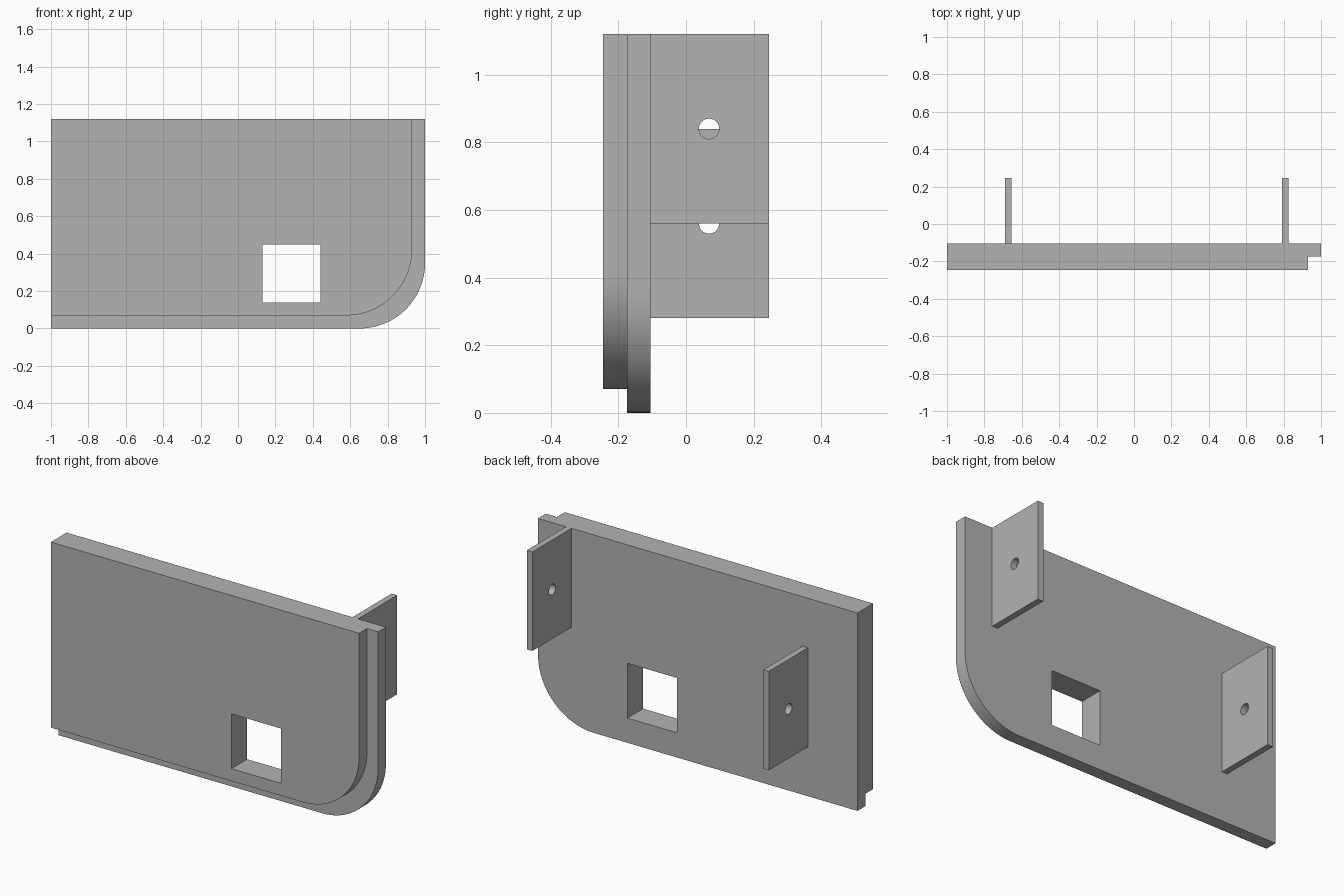
import bpy
import bmesh
from math import sin, cos, pi

cube = bpy.data.objects.get("Cube")
if cube:
    bpy.data.objects.remove(cube, do_unlink=True)

grey = bpy.data.materials.new("plain_grey")
grey.use_nodes = True
colour = (0.45, 0.45, 0.45, 1)
grey.diffuse_color = colour
grey.node_tree.nodes["Principled BSDF"].inputs["Base Color"].default_value = colour

FRONT, STEP, BACK, TAB_END = -0.245, -0.175, -0.105, 0.245
TOP, RADIUS, LIP = 1.12, 0.35, 0.07


def prism(name, profile, axis, start, end):
    """Extrude a flat profile along y (profile is x, z) or x (profile is y, z)."""
    bm = bmesh.new()
    place = (lambda a, b: (a, start, b)) if axis == "y" else (lambda a, b: (start, a, b))
    face = bm.faces.new([bm.verts.new(place(a, b)) for a, b in profile])
    moved = bmesh.ops.extrude_face_region(bm, geom=[face])["geom"]
    depth = end - start
    bmesh.ops.translate(bm, vec=(0, depth, 0) if axis == "y" else (depth, 0, 0),
                        verts=[v for v in moved if isinstance(v, bmesh.types.BMVert)])
    bmesh.ops.recalc_face_normals(bm, faces=bm.faces)
    mesh = bpy.data.meshes.new(name)
    bm.to_mesh(mesh)
    bm.free()
    mesh.materials.append(grey)
    obj = bpy.data.objects.new(name, mesh)
    bpy.context.collection.objects.link(obj)
    return obj


def rect(a0, a1, b0, b1):
    return [(a0, b0), (a1, b0), (a1, b1), (a0, b1)]


def arc(cx, cz, r, start, sweep, steps):
    return [(cx + r * cos(start + sweep * i / steps),
             cz + r * sin(start + sweep * i / steps)) for i in range(steps + 1)]


def cut(target, cutter):
    """Subtract the cutter, bake the result and drop the cutter."""
    cutter.hide_render = True
    bpy.context.view_layer.objects.active = target
    mod = target.modifiers.new("cut", "BOOLEAN")
    mod.operation, mod.solver, mod.object = "DIFFERENCE", "EXACT", cutter
    bpy.ops.object.modifier_apply(modifier=mod.name)
    bpy.data.objects.remove(cutter, do_unlink=True)


def smooth(obj):
    bpy.ops.object.select_all(action="DESELECT")
    obj.select_set(True)
    bpy.context.view_layer.objects.active = obj
    bpy.ops.object.shade_smooth_by_angle()


# Panel with one rounded lower corner
corner = arc(1 - RADIUS, RADIUS, RADIUS, -pi / 2, pi / 2, 24)
panel = prism("panel", [(-1, 0)] + corner + [(1, TOP), (-1, TOP)], "y", FRONT, BACK)

# Stepped rim along the bottom and the left side of the front
inner = arc(1 - LIP - RADIUS, LIP + RADIUS, RADIUS, -pi / 2, pi / 2, 24)
rim = [(-1.2, LIP)] + inner + [(1 - LIP, 1.3), (1.2, 1.3), (1.2, -0.2), (-1.2, -0.2)]
cut(panel, prism("rim_cutter", rim, "y", FRONT - 0.1, STEP))

# Square window
cut(panel, prism("window_cutter", rect(0.13, 0.44, 0.14, 0.45), "y", -0.4, 0.1))
smooth(panel)

# Mounting tabs on the back, each with a round hole
for name, x, bottom in (("left_tab", 0.79, 0.56), ("right_tab", -0.69, 0.28)):
    tab = prism(name, rect(BACK, TAB_END, bottom, bottom + 0.56), "x", x, x + 0.035)
    hole = arc(0.068, bottom + 0.28, 0.03, 0, 2 * pi, 32)[:-1]
    cut(tab, prism("hole_cutter", hole, "x", x - 0.1, x + 0.1))
    smooth(tab)
